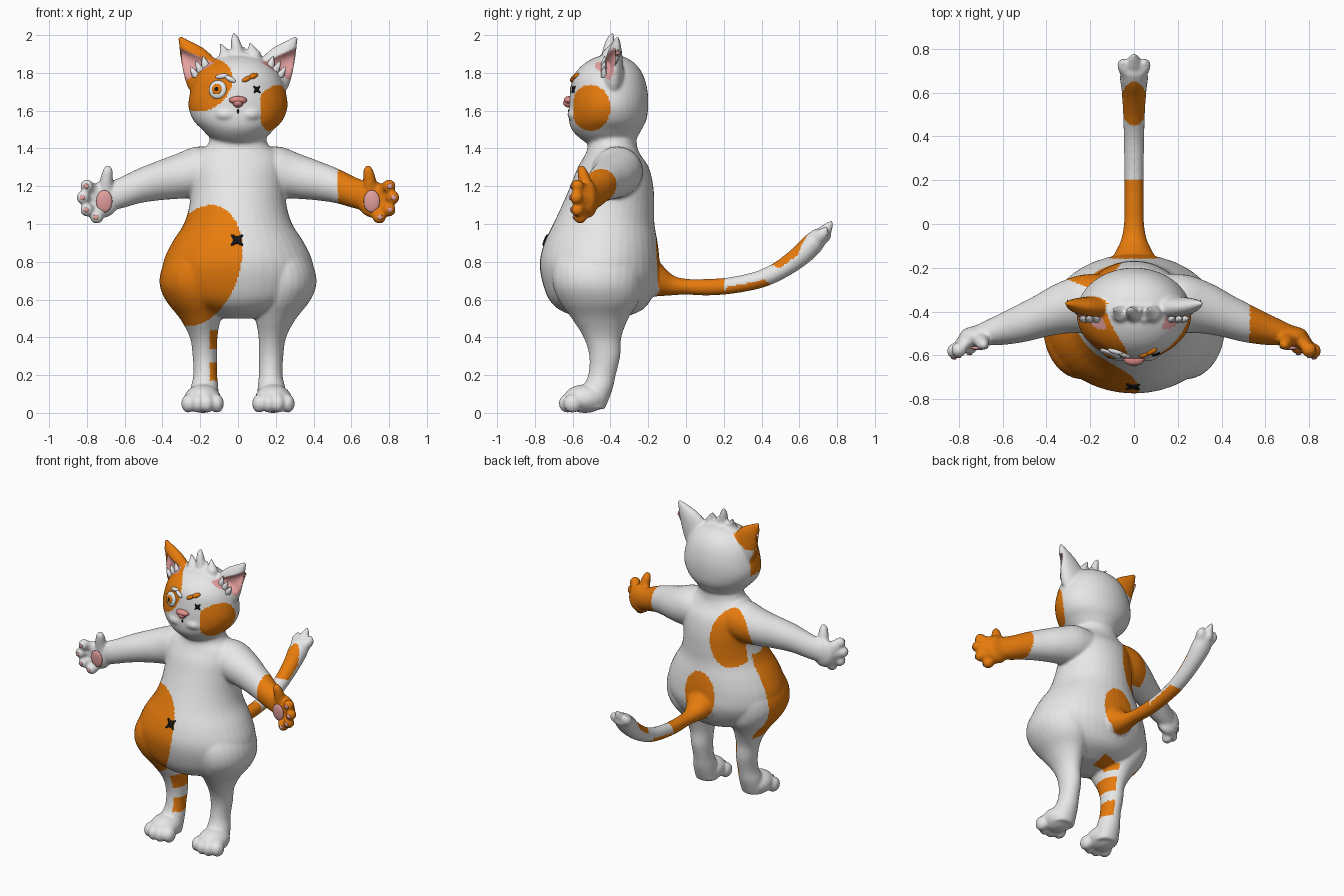
import bpy, bmesh, math
from mathutils import Vector, Matrix
from mathutils.bvhtree import BVHTree

if "Cube" in bpy.data.objects:
    bpy.data.objects.remove(bpy.data.objects["Cube"])

X, Y, Z = Vector((1, 0, 0)), Vector((0, 1, 0)), Vector((0, 0, 1))


def material(name, r, g, b):
    m = bpy.data.materials.new(name)
    m.diffuse_color = (r, g, b, 1)
    m.use_nodes = True
    m.node_tree.nodes["Principled BSDF"].inputs["Base Color"].default_value = m.diffuse_color
    return m


WHITE = material("white fur", .83, .83, .83)
ORANGE = material("orange fur", .8, .2, .004)
PINK = material("pink skin", .85, .39, .38)
NOSE = material("nose pink", .75, .27, .25)
BLACK = material("black thread", .008, .008, .008)


def finish(name, bm, *mats):
    me = bpy.data.meshes.new(name)
    bmesh.ops.recalc_face_normals(bm, faces=bm.faces)
    for f in bm.faces:
        f.smooth = True
    bm.to_mesh(me)
    bm.free()
    for m in mats:
        me.materials.append(m)
    ob = bpy.data.objects.new(name, me)
    bpy.context.collection.objects.link(ob)
    return ob


def ball(bm, pos, radii, rot=None, seg=20):
    mat = Matrix.Translation(pos)
    if rot:
        mat = mat @ rot
    mat = mat @ Matrix.Diagonal((*radii, 1))
    bmesh.ops.create_uvsphere(bm, u_segments=seg, v_segments=seg // 2, radius=1, matrix=mat)


def tube(bm, pts, u, v=None, sx=1, n=28):
    """Smooth loft through sections (x, y, z, radius along u, radius along v)."""
    pts = [list(p) if len(p) == 5 else [*p, p[3]] for p in pts]
    ext = [pts[0]] + pts + [pts[-1]]
    secs = []
    for i in range(len(pts) - 1):
        a, b, c, d = ext[i:i + 4]
        for k in range(4):
            t = k / 4
            secs.append([.5 * (2 * q + (r - p) * t + (2 * p - 5 * q + 4 * r - s) * t * t
                               + (3 * q - p - 3 * r + s) * t ** 3) for p, q, r, s in zip(a, b, c, d)])
    secs.append(pts[-1])
    rings = []
    for i, s in enumerate(secs):
        p0, p1 = secs[max(i - 1, 0)], secs[min(i + 1, len(secs) - 1)]
        w = v or (Vector(p1[:3]) - Vector(p0[:3])).cross(u).normalized()
        ring = []
        for k in range(n):
            a = math.tau * k / n
            p = Vector(s[:3]) + u * (s[3] * math.cos(a)) + w * (s[4] * math.sin(a))
            ring.append(bm.verts.new((p.x * sx, p.y, p.z)))
        rings.append(ring)
    for r, q in zip(rings, rings[1:]):
        for k in range(n):
            bm.faces.new((r[k - 1], r[k], q[k], q[k - 1]))
    bm.faces.new(rings[0])
    bm.faces.new(rings[-1])


raw = bmesh.new()
# torso: (z, centre y, half width, half depth)
torso = [(.50, -.45, .10, .10), (.54, -.45, .23, .21), (.6, -.455, .335, .27), (.7, -.452, .395, .31),
         (.8, -.457, .395, .317), (.9, -.45, .35, .30), (1.0, -.435, .287, .268), (1.1, -.412, .257, .244),
         (1.2, -.393, .25, .22), (1.3, -.385, .25, .188), (1.37, -.388, .225, .145), (1.42, -.39, .16, .13),
         (1.5, -.40, .14, .14)]
# head
head = [(1.41, -.41, .08, .09), (1.455, -.413, .145, .15), (1.5, -.42, .19, .185), (1.55, -.415, .237, .205),
        (1.62, -.41, .262, .21), (1.7, -.408, .253, .205), (1.78, -.41, .225, .187), (1.84, -.405, .175, .145),
        (1.88, -.40, .105, .085), (1.895, -.40, .03, .03)]
for prof in (torso, head):
    tube(raw, [(0, cy, z, rx, ry) for z, cy, rx, ry in prof], X, Y, n=40)
# chin and tail
ball(raw, (0, -.55, 1.515), (.075, .06, .04))
tube(raw, [(0, -.24, .74, .12, .12), (0, -.16, .70, .10, .09), (0, -.08, .675, .062, .055), (0, 0, .668, .046, .042),
           (0, .1, .665, .044), (0, .2, .67, .044), (0, .3, .685, .045), (0, .4, .71, .047), (0, .5, .757, .05),
           (0, .6, .828, .056), (0, .67, .895, .064, .058), (0, .715, .945, .055, .045)], X)
for x, y, z in ((0, .775, 1.02), (-.05, .745, .985), (.05, .745, .985), (0, .77, .95)):
    tube(raw, [(x * .5, .69, .92, .04), (x * .9, (y + .69) / 2 + .01, (z + .92) / 2, .032), (x, y, z, .006)], X)
# hair tufts
for x, tip, z in ((-.075, -.095, 1.96), (-.015, -.022, 2.015), (.035, .03, 1.94), (.075, .062, 1.965)):
    tube(raw, [(x, -.40, 1.84, .045), (x + .012, -.41, 1.90, .036), (x, -.40, z - .035, .022), (tip, -.385, z, .006)], X, Y)
FINGERS = [(.80, -.575, 1.20), (.82, -.58, 1.14), (.80, -.575, 1.075), (.748, -.56, 1.037)]
EU, EA = Vector((.67, 0, -.742)), Vector((.538, 0, .843))
for s in (-1, 1):
    # muzzle cheeks
    ball(raw, (s * .06, -.55, 1.58), (.078, .08, .046))
    # thigh and leg
    tube(raw, [(.2, -.46, .88, .13, .2), (.228, -.47, .78, .17, .235), (.24, -.47, .68, .175, .235),
               (.224, -.46, .59, .155, .21), (.2, -.455, .5, .108, .15), (.182, -.442, .4, .073, .10),
               (.175, -.43, .3, .065, .082), (.173, -.445, .2, .063, .073), (.178, -.47, .12, .075, .08),
               (.18, -.49, .02, .075, .06)], X, Y, s)
    # foot and toes
    ball(raw, (s * .187, -.535, .075), (.098, .115, .076))
    for x, y in ((.112, -.605), (.163, -.625), (.213, -.625), (.263, -.60)):
        ball(raw, (s * x, y, .05), (.038, .05, .05))
    # arm
    tube(raw, [(.1, -.36, 1.28, .12, .13), (.22, -.365, 1.275, .135, .135), (.32, -.385, 1.253, .12, .118),
               (.42, -.42, 1.23, .105, .098), (.52, -.457, 1.203, .093, .085), (.62, -.487, 1.165, .083, .068),
               (.72, -.51, 1.135, .075, .045)], Z, None, s)
    # hand, fingers and thumb
    ball(raw, (s * .715, -.515, 1.13), (.085, .05, .098))
    for f in FINGERS:
        tube(raw, [(.70, -.51, 1.125, .035), (.3 * .7 + .7 * f[0], -.535, .3 * 1.125 + .7 * f[2], .038), (*f, .034)], Y, None, s)
        ball(raw, (s * f[0], f[1], f[2]), (.036, .036, .036), seg=16)
    tube(raw, [(.70, -.52, 1.16, .04), (.697, -.535, 1.23, .035), (.69, -.55, 1.285, .026), (.688, -.552, 1.31, .01)], X, Y, s)
    # ear
    tube(raw, [(.15, -.385, 1.74, .10, .06), (.195, -.385, 1.80, .105, .055), (.235, -.38, 1.868, .083, .045),
               (.275, -.372, 1.93, .047, .03), (.312, -.362, 1.992, .008, .008)], EU, Y, s)

# fuse all the soft parts into one skin
blank = finish("body_blank", raw)
mod = blank.modifiers.new("fuse", 'REMESH')
mod.mode, mod.voxel_size = 'VOXEL', .009
mod = blank.modifiers.new("soften", 'SMOOTH')
mod.factor, mod.iterations = .5, 7
bpy.context.view_layer.update()
skin = bpy.data.meshes.new_from_object(blank.evaluated_get(bpy.context.evaluated_depsgraph_get()))
bpy.data.objects.remove(blank)
bm = bmesh.new()
bm.from_mesh(skin)
bm.normal_update()


def ear_depth(p, n):
    """0..1 inside the hollow of an ear, otherwise 0."""
    d = Vector((abs(p.x), 0, p.z)) - Vector((.19, 0, 1.80))
    a, e = d.dot(EA) / .215, d.dot(EU)
    lim = .088 * (1 - a)
    if not .05 < a < .86 or abs(e) > lim or n.y > -.15 or p.y > -.36:
        return 0
    return max((1 - (e / lim) ** 2) * min(1, (a - .05) * 6), .01)


def oval(a, b, ca, cb, ra, rb):
    return ((a - ca) / ra) ** 2 + ((b - cb) / rb) ** 2 < 1


def is_orange(p, n):
    x, y, z = p
    d = Vector((x + .19, 0, z - 1.80))
    return (
        x > .53                                                                        # hand
        or (x < -.13 and z > 1.80 and d.x * -EA.x + d.z * EA.z > .02)                  # ear
        or (y < -.36 and oval(x + .25 * (1.73 - z), z, -.175, 1.735, .14, .14) and z > 1.58)  # eye patch
        or (x > .12 and z > 1.46 and oval(y, z, -.505, 1.615, .105, .122))             # cheek
        or (y < -.36 and oval(x, z, -.2 + .18 * (z - .78), .78, .215, .32))            # belly
        or (y > -.33 and oval(x, z, -.19, 1.19, .13, .2))                              # shoulder
        or (-.25 < y < .2 and oval(x, z, .0, .78, .115, .165))                         # rump
        or -.13 < y < .065 and z < .85 and abs(x) < .12                                # tail root
        or (n.z - .6 * n.y > .25 and oval(y, x, .55, 0, .10, .06) and z > .6)          # tail top
        or (n.z - .5 * n.y < -.1 and oval(y, x, .32, 0, .13, .07))                     # tail underside
        or (-.15 < x < 0 and y > -.56 and (.17 < z < .27 or .335 < z < .44 or .48 < z < .52 and y > -.42)))  # leg


hollow = [(v, ear_depth(v.co, v.normal)) for v in bm.verts if v.co.z > 1.75]
for f in bm.faces:
    c = f.calc_center_median()
    if c.z > 1.75 and ear_depth(c, f.normal):
        f.material_index = 2
    else:
        f.material_index = int(is_orange(c, f.normal))
for v, d in hollow:
    v.co.y += .035 * d
bm.normal_update()
tree = BVHTree.FromBMesh(bm)
finish("body", bm, WHITE, ORANGE, PINK)


def surf(x, z):
    hit, n, _, _ = tree.ray_cast(Vector((x, -2, z)), Y)
    return hit, n


def stuck(bm, x, z, radii, angle=0, lift=0):
    """Flat blob lying on the front surface; radii are along, across and out."""
    p, n = surf(x, z)
    right = Z.cross(n).normalized()
    up = n.cross(right)
    rot = Matrix((right, up, n)).transposed().to_4x4() @ Matrix.Rotation(angle, 4, 'Z')
    ball(bm, p + n * lift, radii, rot)


def detail(name, mat, *blobs):
    b = bmesh.new()
    for args in blobs:
        stuck(b, *args)
    finish(name, b, mat)


# face
detail("eye_white", WHITE, (-.108, 1.712, (.05, .05, .016)))
detail("eye_iris", ORANGE, (-.108, 1.712, (.028, .028, .008), 0, .012))
detail("eye_pupil", BLACK, (-.108, 1.712, (.01, .012, .005), 0, .018))
detail("brow_white", WHITE, (-.085, 1.782, (.036, .014, .014), .15), (-.042, 1.768, (.034, .014, .014), -.5))
detail("brow_orange", ORANGE, (.045, 1.767, (.028, .013, .013), .45), (.08, 1.783, (.03, .015, .013), .4))
detail("nose", NOSE, (0, 1.655, (.048, .022, .03)), (0, 1.64, (.028, .024, .032)))
detail("mouth", BLACK, (0, 1.597, (.005, .012, .004)))
# stitched crosses for the missing eye and the belly button
for name, x, z, r in (("eye_stitch", .10, 1.712, .026), ("belly_stitch", -.005, .915, .045)):
    detail(name, BLACK, (x, z, (r, r * .25, .009), .8), (x, z, (r, r * .25, .009), -.8),
           (x, z, (r * .5, r * .5, .008)))
# paw pads, finger pads and fur inside the ears
pads, fur = bmesh.new(), bmesh.new()
for s in (-1, 1):
    stuck(pads, s * .708, 1.12, (.043, .06, .012))
    for f in FINGERS:
        stuck(pads, s * (f[0] + .004), f[2], (.014, .014, .006))
    for x, z, tx, tz in ((.165, 1.82, .185, 1.89), (.19, 1.80, .222, 1.865), (.215, 1.775, .25, 1.835)):
        tube(fur, [(x, -.43, z, .026, .02), ((x + tx) / 2, -.435, (z + tz) / 2, .018, .014), (tx, -.43, tz, .002)], X, Y, s, 12)
finish("paw_pads", pads, PINK)
finish("ear_fur", fur, WHITE)
